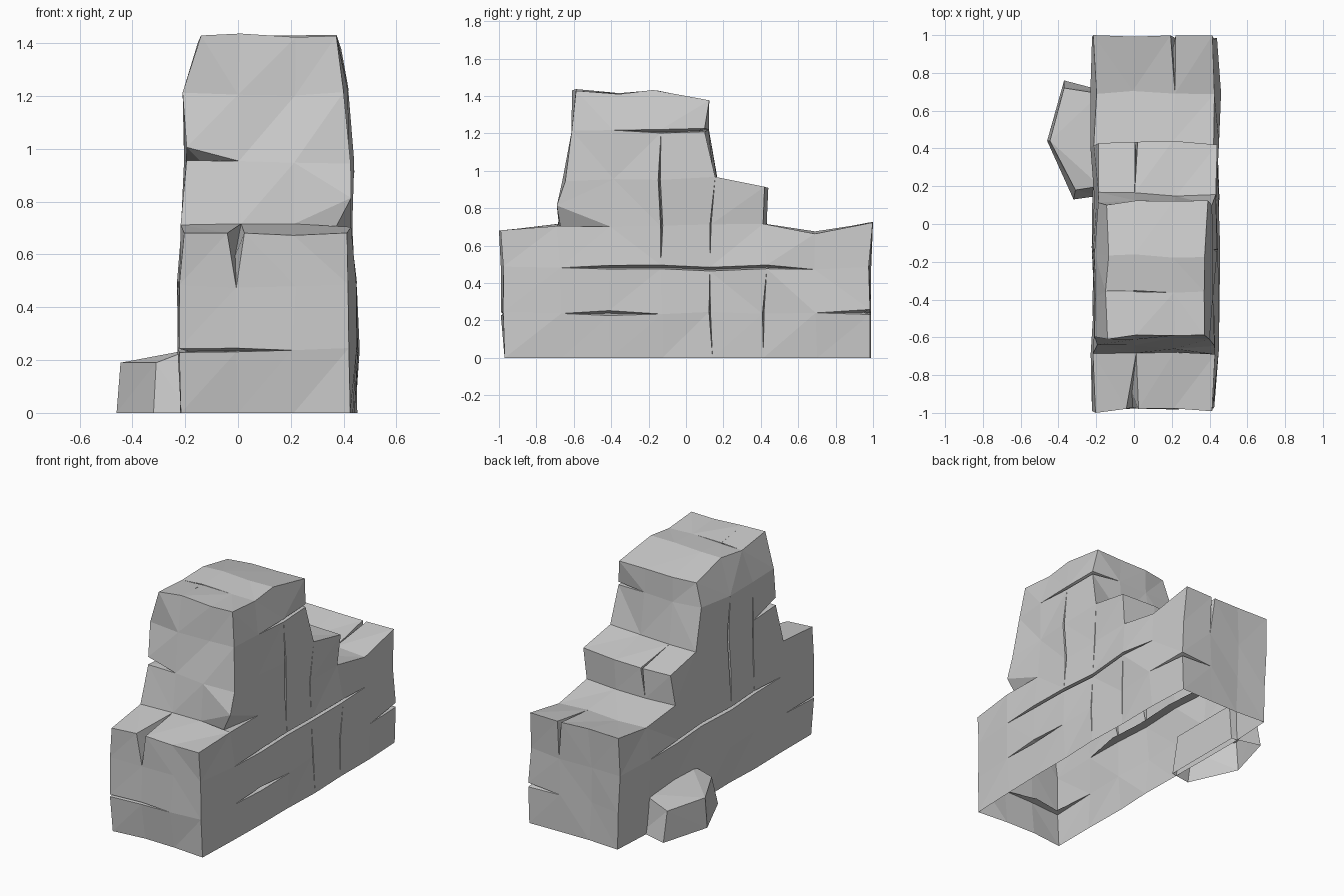
import bpy, bmesh, random
from mathutils import Vector

random.seed(4)
if "Cube" in bpy.data.objects:
    bpy.data.objects.remove(bpy.data.objects["Cube"], do_unlink=True)

stone = bpy.data.materials.new("grey_stone")
stone.use_nodes = True
stone.diffuse_color = (0.6, 0.6, 0.6, 1)
bsdf = stone.node_tree.nodes["Principled BSDF"]
bsdf.inputs["Base Color"].default_value = stone.diffuse_color
bsdf.inputs["Roughness"].default_value = 0.9

# Block layout: grid lines along each axis and stacked blocks per column
LEFT = [-0.21, -0.22, -0.22, -0.21, -0.20, -0.20, -0.14]
RIGHT = [0.44, 0.45, 0.44, 0.43, 0.43, 0.41, 0.38]
YS = [-0.99, -0.68, -0.40, -0.14, 0.13, 0.42, 0.70, 0.99]
ZS = [0, 0.24, 0.48, 0.71, 0.95, 1.21, 1.42]
HEIGHTS = [3, 6, 6, 6, 4, 3, 3]
# Shaped ledges and tower edges: (y line, z line) -> (y, z)
SHAPED = {(0, 0): (-0.97, 0), (0, 3): (-1, 0.68), (1, 4): (-0.65, 0.95),
          (1, 5): (-0.60, 1.21), (1, 6): (-0.60, 1.43), (2, 6): (-0.36, 1.41),
          (3, 6): (-0.17, 1.43), (4, 6): (0.11, 1.37), (4, 5): (0.11, 1.22),
          (4, 4): (0.16, 0.96), (5, 4): (0.43, 0.91), (5, 3): (0.42, 0.72),
          (6, 3): (0.70, 0.67), (7, 3): (1, 0.72)}


def solid(cell):
    i, j, k = cell
    return 0 <= i < 3 and 0 <= j < 7 and 0 <= k < HEIGHTS[j]


def point(key):
    i, j, k = key
    right = RIGHT[k] - (0.02 if j in (0, 7) else 0)
    x = (LEFT[k], 0.0, 0.21, right)[i]
    y, z = SHAPED.get((j, k), (YS[j], ZS[k]))
    r = lambda a: random.uniform(-a, a)
    x += r(0.012)
    if j == 0:
        y += abs(r(0.025)) * (i > 0)
    elif j == 7:
        y -= abs(r(0.015)) * (i > 0)
    else:
        y += r(0.015)
    if k:
        z += r(0.008)
    return Vector((x, y, z))


# Outer block faces, leaving the underside open
quads, normals = [], {}
for i in range(3):
    for j in range(7):
        for k in range(HEIGHTS[j]):
            cell = (i, j, k)
            for axis in range(3):
                for side in (0, 1):
                    near = list(cell)
                    near[axis] += 1 if side else -1
                    if solid(near) or near[2] < 0:
                        continue
                    keys = []
                    for u, v in ((0, 0), (1, 0), (1, 1), (0, 1)):
                        c = list(cell)
                        c[axis] += side
                        c[(axis + 1) % 3] += u
                        c[(axis + 2) % 3] += v
                        keys.append(tuple(c))
                    quads.append(keys if side else keys[::-1])
                    n = Vector((0, 0, 0))
                    n[axis] = 1 if side else -1
                    for key in keys:
                        normals[key] = normals.get(key, Vector()) + n

bm = bmesh.new()
base = {key: bm.verts.new(point(key)) for key in sorted(normals)}
split = {}
paths = []


def crack(axis, path, low, high, depth=0.05):
    """Open the inner points of a path along an axis."""
    paths.append((path, depth))
    for key in path[1:-1]:
        a = base[key]
        b = bm.verts.new(a.co)
        inner = bm.verts.new(a.co - normals[key].normalized() * depth)
        a.co[axis] -= low
        b.co[axis] += high
        split[key] = (axis, a, b, inner)


def along(i, k, j0, j1):
    return [(i, j, k) for j in range(j0, j1 + 1)]


def upright(i, j, k0, k1):
    return [(i, j, k) for k in range(k0, k1 + 1)]


# Long bedding cracks
crack(2, along(3, 2, 1, 6), 0.008, 0.012)
crack(2, along(0, 2, 1, 6), 0.008, 0.012)
crack(2, along(3, 1, 1, 3), 0.012, 0.014)
crack(2, [(0, 1, 1), (0, 0, 1), (1, 0, 1), (2, 0, 1)], 0.004, 0.010)
crack(2, [(3, 6, 1), (3, 7, 1), (2, 7, 1)], 0.012, 0.015)
crack(2, [(3, 2, 5), (3, 3, 5), (3, 4, 5), (2, 4, 5)], 0.005, 0.014)
# Upright joints on both sides
crack(1, upright(3, 3, 2, 5), 0.006, 0.006)
crack(1, upright(0, 3, 2, 5), 0.008, 0.008)
crack(1, upright(3, 4, 2, 4), 0.003, 0.003)
crack(1, upright(3, 4, 0, 2), 0.004, 0.004)
crack(1, upright(3, 5, 0, 2), 0.004, 0.004)
crack(1, upright(0, 2, 2, 5), 0.004, 0.004)
# Notches over the ledges
crack(0, [(1, 0, 2), (1, 0, 3), (1, 1, 3)], 0.030, 0.035, 0.12)
crack(0, [(2, 6, 3), (2, 7, 3), (2, 7, 2)], 0.012, 0.015, 0.10)
crack(0, [(1, 4, 4), (1, 5, 4), (1, 5, 3)], 0.006, 0.008, 0.08)
# Chipped tower corners
crack(2, [(2, 1, 3), (3, 1, 3), (3, 2, 3)], 0.01, 0.10, 0.07)
crack(2, [(1, 1, 4), (0, 1, 4), (0, 2, 4)], 0, 0.05, 0.07)
# Thin seam across the crown
crack(1, [(1, 1, 6), (1, 2, 6), (2, 2, 6)], 0.003, 0.003, 0.03)


def corner(key, centre):
    if key not in split:
        return base[key]
    axis, a, b, _ = split[key]
    return b if centre[axis] > key[axis] else a


for keys in quads:
    centre = sum((Vector(k) for k in keys), Vector()) / 4
    bm.faces.new([corner(k, centre) for k in keys])

# Crack walls run from each lip to the inner groove
for path, depth in paths:
    inside = path[1:-1]
    for p, q in zip(path, path[1:]):
        mid = (Vector(p) + Vector(q)) / 2
        for lip in (1, 2):
            ring = []
            for key in (p, q):
                ring.append(split[key][lip] if key in inside else corner(key, mid))
            for key in (q, p):
                if key in inside:
                    ring.append(split[key][3])
            if len(set(ring)) > 2:
                bm.faces.new(ring)


def finish(mesh_bm, name):
    bmesh.ops.triangulate(mesh_bm, faces=mesh_bm.faces[:], quad_method="SHORT_EDGE")
    bmesh.ops.recalc_face_normals(mesh_bm, faces=mesh_bm.faces[:])
    mesh = bpy.data.meshes.new(name)
    mesh_bm.to_mesh(mesh)
    mesh_bm.free()
    mesh.materials.append(stone)
    obj = bpy.data.objects.new(name, mesh)
    bpy.context.collection.objects.link(obj)
    return obj


finish(bm, "rock_outcrop")

# Small boulder against the side
bm = bmesh.new()
foot = [(-0.18, 0.71), (-0.37, 0.76), (-0.46, 0.44), (-0.32, 0.13), (-0.18, 0.15)]
crown = [(-0.18, 0.69, 0.24), (-0.37, 0.72, 0.19), (-0.445, 0.44, 0.19),
         (-0.31, 0.18, 0.19), (-0.18, 0.20, 0.24)]
low = [bm.verts.new((x, y, 0)) for x, y in foot]
top = [bm.verts.new(p) for p in crown]
for n in range(5):
    m = (n + 1) % 5
    bm.faces.new((low[n], low[m], top[m], top[n]))
bm.faces.new(top)
finish(bm, "side_boulder")
